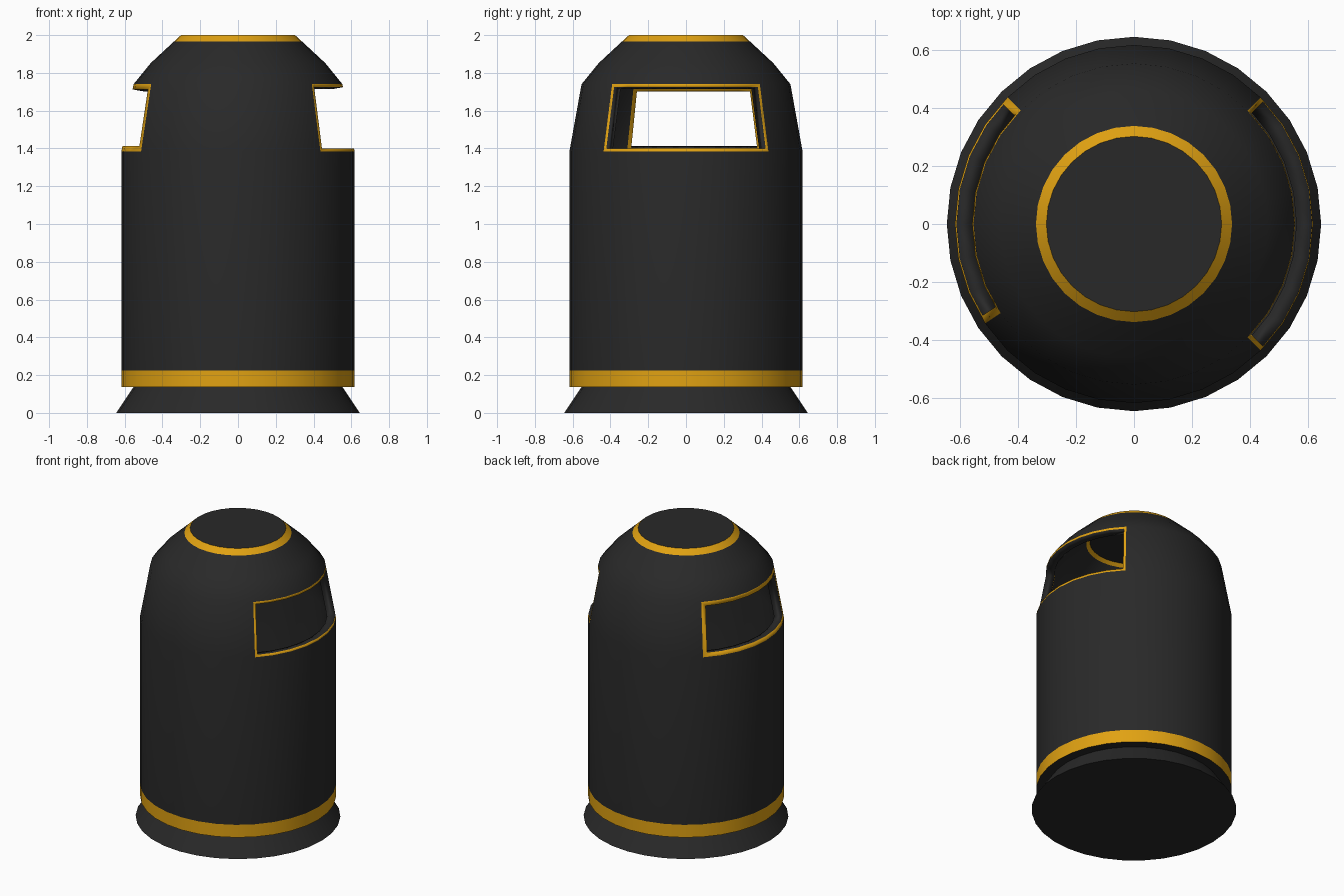
import bpy, bmesh, math

if "Cube" in bpy.data.objects:
    bpy.data.objects.remove(bpy.data.objects["Cube"])

SIDES = 32
BLACK, GOLD = 0, 1

def material(name, rgb):
    m = bpy.data.materials.new(name)
    m.diffuse_color = (*rgb, 1)
    m.use_nodes = True
    m.node_tree.nodes["Principled BSDF"].inputs["Base Color"].default_value = m.diffuse_color
    return m

# Outline from floor to top: radius, height, material of the row above
profile = [
    (0.645, 0.0, BLACK),    # flared foot
    (0.553, 0.137, BLACK),  # step under the band
    (0.617, 0.137, GOLD),   # band
    (0.617, 0.225, BLACK),  # body
    (0.617, 1.385, BLACK),  # tapered neck with the openings
    (0.553, 1.74, BLACK),   # dome
    (0.462, 1.852, BLACK),
    (0.338, 1.967, GOLD),   # top ring
    (0.302, 2.0, BLACK),
]
NECK = 4

bm = bmesh.new()
rings = []
for r, z, _ in profile:
    rings.append([bm.verts.new((r * math.cos(math.tau * i / SIDES),
                                r * math.sin(math.tau * i / SIDES), z))
                  for i in range(SIDES)])
neck = []
for k in range(len(profile) - 1):
    for i in range(SIDES):
        j = (i + 1) % SIDES
        f = bm.faces.new((rings[k][i], rings[k][j], rings[k + 1][j], rings[k + 1][i]))
        f.material_index = profile[k][2]
        if k == NECK:
            neck.append(f)
bm.faces.new(rings[0][::-1])
bm.faces.new(rings[-1])
bm.normal_update()

# Openings on both sides, each with a gold frame
right = [neck[i % SIDES] for i in range(-4, 4)]
left = [neck[i] for i in range(12, 19)]
for faces, width in ((right, 0.016), (left, 0.028)):
    frame = bmesh.ops.inset_region(bm, faces=faces, thickness=width,
                                   use_even_offset=True, use_boundary=True)["faces"]
    for f in frame:
        f.material_index = GOLD
    bmesh.ops.delete(bm, geom=faces, context='FACES')

mesh = bpy.data.meshes.new("bin_shell")
bm.to_mesh(mesh)
bm.free()
mesh.materials.append(material("black_paint", (0.022, 0.022, 0.022)))
mesh.materials.append(material("gold_paint", (0.75, 0.36, 0.006)))
shell = bpy.data.objects.new("bin_shell", mesh)
bpy.context.collection.objects.link(shell)

bpy.context.view_layer.objects.active = shell
shell.select_set(True)
bpy.ops.object.shade_smooth_by_angle(angle=math.radians(35))

# Wall thickness, with black sills in the openings
wall = shell.modifiers.new("wall", 'SOLIDIFY')
wall.thickness = 0.055
wall.offset = -1
wall.use_even_offset = True
wall.material_offset_rim = -1
